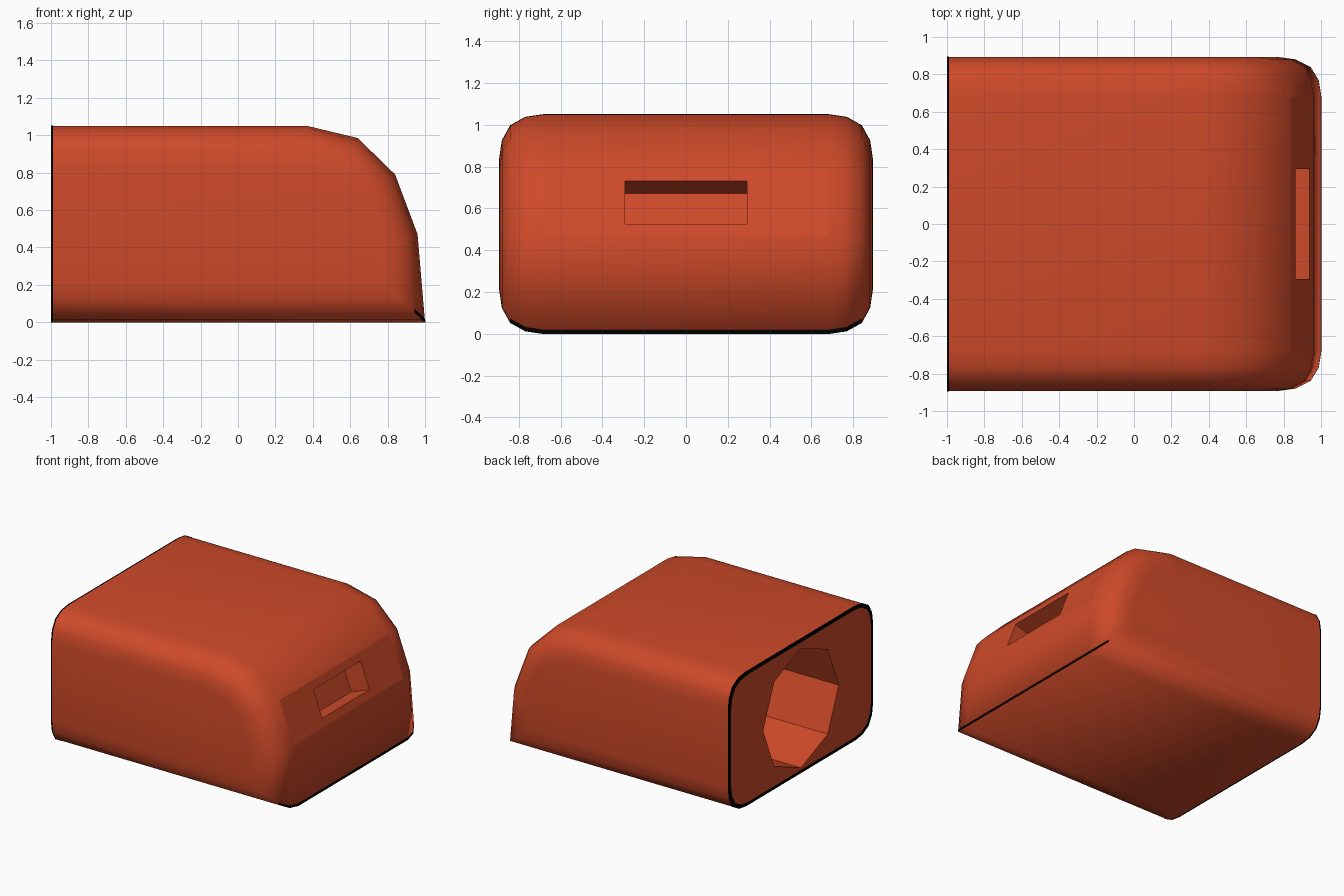
import bpy, bmesh, math
from mathutils import Vector, Matrix

if "Cube" in bpy.data.objects:
    bpy.data.objects.remove(bpy.data.objects["Cube"])


def flat_colour(name, rgb):
    mat = bpy.data.materials.new(name)
    mat.diffuse_color = (*rgb, 1)
    mat.use_nodes = True
    mat.node_tree.nodes["Principled BSDF"].inputs["Base Color"].default_value = mat.diffuse_color
    return mat


red = flat_colour("brick_red", (0.62, 0.068, 0.022))
black = flat_colour("black", (0.0, 0.0, 0.0))

# Side profile (x, z), counter-clockwise; the last edge is the flat back
PROFILE = [(-1, 0), (1, 0), (0.96, 0.47), (0.84, 0.79),
           (0.64, 0.985), (0.37, 1.05), (-1, 1.05)]
# Rounded side edges: (y, inset of the profile)
ROUND = [(0.68, 0), (0.768, 0.013), (0.84, 0.053), (0.88, 0.125), (0.893, 0.213)]
SECTIONS = [(-y, d) for y, d in reversed(ROUND)] + ROUND


def inset_profile(d):
    """Move every profile edge except the flat back inward by d."""
    pts = [Vector(p) for p in PROFILE]
    n = len(pts)
    lines = []
    for i in range(n):
        a, b = pts[i], pts[(i + 1) % n]
        t = (b - a).normalized()
        shift = 0 if i == n - 1 else d
        lines.append((a + Vector((-t.y, t.x)) * shift, t))
    out = []
    for i in range(n):
        (p, t), (q, s) = lines[i - 1], lines[i]
        k = ((q.x - p.x) * s.y - (q.y - p.y) * s.x) / (t.x * s.y - t.y * s.x)
        out.append(p + t * k)
    return out


def skin(bm, rings, closed=False):
    """Join rows of points with quads."""
    rows = [[bm.verts.new(p) for p in r] for r in rings]
    for r, s in zip(rows, rows[1:]):
        for i in range(len(r) if closed else len(r) - 1):
            j = (i + 1) % len(r)
            bm.faces.new((r[i], r[j], s[j], s[i]))
    return rows


def mesh_object(name, bm, mat):
    bmesh.ops.recalc_face_normals(bm, faces=bm.faces[:])
    me = bpy.data.meshes.new(name)
    bm.to_mesh(me)
    bm.free()
    me.materials.append(mat)
    ob = bpy.data.objects.new(name, me)
    bpy.context.collection.objects.link(ob)
    return ob


# Housing: skin the inset profiles across the width, then close sides and back
bm = bmesh.new()
rows = skin(bm, [[(p.x, y, p.y) for p in inset_profile(d)] for y, d in SECTIONS])
bm.faces.new(rows[0])
bm.faces.new(rows[-1])
bm.faces.new([r[0] for r in rows] + [r[-1] for r in reversed(rows)])
housing = mesh_object("housing", bm, red)

# Cutter for the eight-sided socket in the back
bm = bmesh.new()
bmesh.ops.create_cone(bm, cap_ends=True, segments=8, radius1=0.47, radius2=0.47, depth=1.4,
                      matrix=Matrix.Translation((-0.5, 0, 0.51)) @ Matrix.Rotation(math.pi / 2, 4, 'Y'))
socket = mesh_object("socket_cutter", bm, red)

# Cutter for the slot, square to the sloping front facet
tilt = math.atan2(0.12, 0.32)
bm = bmesh.new()
bmesh.ops.create_cube(bm, size=1, matrix=Matrix.Translation((0.9, 0, 0.628))
                      @ Matrix.Rotation(-tilt, 4, 'Y') @ Matrix.Diagonal((0.34, 0.586, 0.219, 1)))
slot = mesh_object("slot_cutter", bm, red)

bpy.context.view_layer.objects.active = housing
housing.select_set(True)
for cutter in (socket, slot):
    mod = housing.modifiers.new(cutter.name, 'BOOLEAN')
    mod.operation, mod.solver, mod.object = 'DIFFERENCE', 'EXACT', cutter
    bpy.ops.object.modifier_apply(modifier=mod.name)
    bpy.data.objects.remove(cutter)

# Smooth shell, also over the lower front edge; the facet around the slot stays flat
bpy.ops.object.shade_smooth_by_angle(angle=math.radians(40))
me = housing.data
for e in me.edges:
    if all(me.vertices[v].co.x > 0.7 and me.vertices[v].co.z < 0.25 for v in e.vertices):
        e.use_edge_sharp = False
facet = Vector((math.cos(tilt), 0, math.sin(tilt)))
for f in me.polygons:
    if f.normal.dot(facet) > 0.999:
        f.use_smooth = False

# Thin black trim around the back rim
loop = [(y, d) for y, d in SECTIONS] + [(y, 1.05 - d) for y, d in reversed(SECTIONS)]


def rim(x, sy, sz):
    return [(x, y * sy, 0.525 + (z - 0.525) * sz) for y, z in loop]


bm = bmesh.new()
skin(bm, [rim(-0.99, 1.002, 1.003), rim(-1.001, 1.002, 1.003), rim(-1.001, 0.973, 0.955)], closed=True)
mesh_object("back_trim", bm, black)

# Thin black trim along the lower front edge
bm = bmesh.new()
front = []
for y, d in SECTIONS[2:-2]:
    p = inset_profile(d)
    up = p[1] + (p[2] - p[1]).normalized() * 0.018
    front.append([(p[1].x + 0.002, y, p[1].y), (up.x + 0.002, y, up.y)])
skin(bm, front)
mesh_object("front_trim", bm, black)
